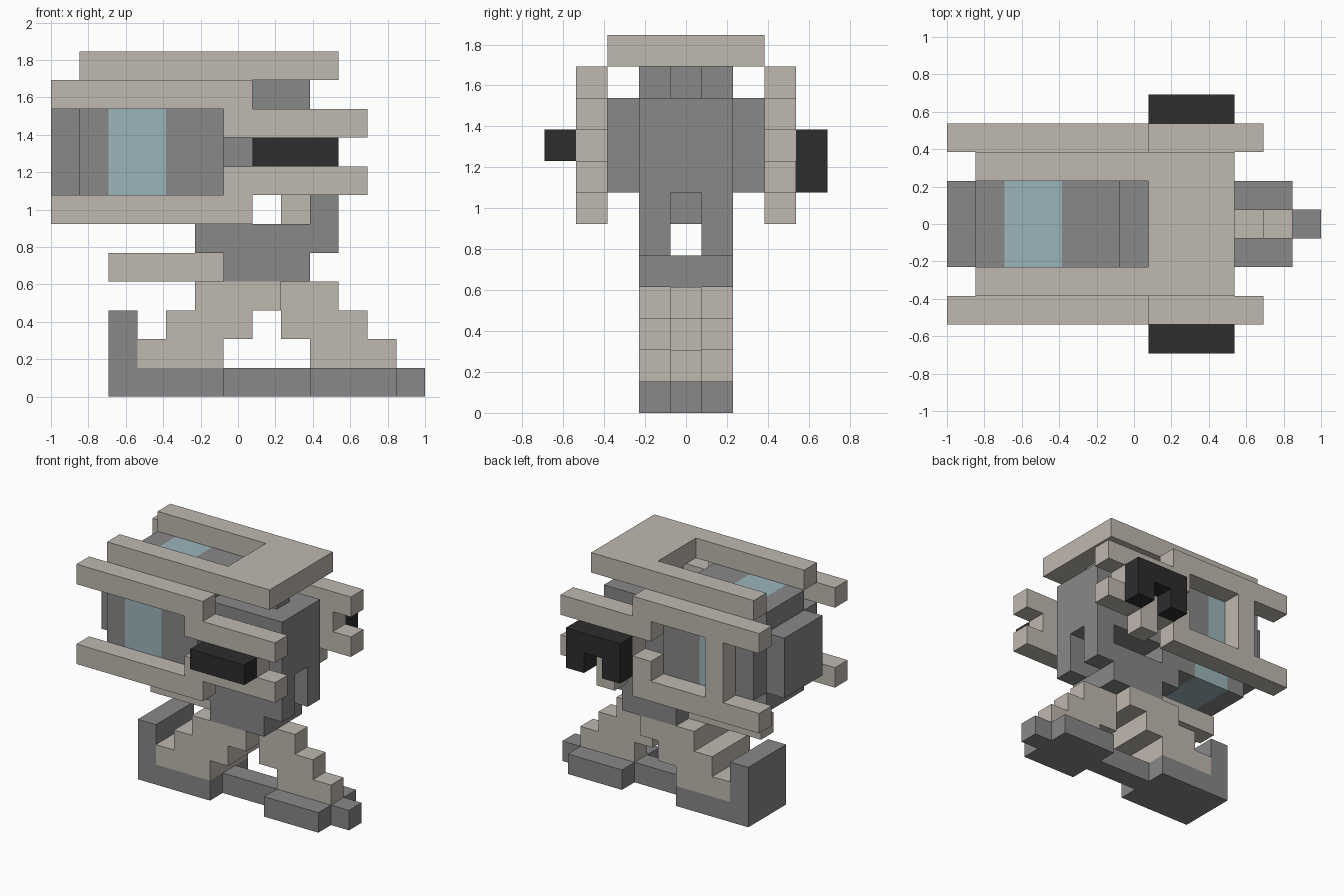
import bpy, bmesh
from mathutils import Vector

cube = bpy.data.objects.get("Cube")
if cube:
    bpy.data.objects.remove(cube, do_unlink=True)

UNIT = 2 / 13                       # edge length of one block
ORIGIN = Vector((-6.5, -4.5, 0))    # block grid offset that centres the model


def material(name, r, g, b):
    mat = bpy.data.materials.new(name)
    mat.use_nodes = True
    colour = (r, g, b, 1)
    mat.diffuse_color = colour
    for node in mat.node_tree.nodes:
        if node.type == 'BSDF_PRINCIPLED':
            node.inputs["Base Color"].default_value = colour
            node.inputs["Roughness"].default_value = 0.8
    return mat


beige = material("warm_beige", 0.52, 0.48, 0.43)
grey = material("mid_grey", 0.246, 0.246, 0.246)
glass = material("pale_blue_glass", 0.33, 0.46, 0.50)
black = material("near_black", 0.026, 0.026, 0.026)

# Widths along y, in blocks
MID, CORE, WIDE = (4, 5), (3, 6), (2, 7)
RIGHT_OF_MID, LEFT_OF_MID = (3, 4), (5, 6)


def part(name, mat, *boxes):
    """Merge block ranges (x, y, z) into one outer shell."""
    cells = {(x, y, z) for bx, by, bz in boxes
             for x in range(*bx) for y in range(*by) for z in range(*bz)}
    bm = bmesh.new()
    verts = {}

    def vert(p):
        key = tuple(round(c) for c in p)
        if key not in verts:
            verts[key] = bm.verts.new((Vector(key) + ORIGIN) * UNIT)
        return verts[key]

    for cell in cells:
        for axis in range(3):
            for side in (0, 1):
                near = list(cell)
                near[axis] += 1 if side else -1
                if tuple(near) in cells:
                    continue
                u, v, start = Vector(), Vector(), Vector(cell)
                u[(axis + 1) % 3] = v[(axis + 2) % 3] = 1
                start[axis] += side
                ring = [start, start + u, start + u + v, start + v]
                bm.faces.new([vert(p) for p in (ring if side else ring[::-1])])
    bmesh.ops.dissolve_limit(bm, angle_limit=0.01, verts=bm.verts[:], edges=bm.edges[:])
    mesh = bpy.data.meshes.new(name)
    bm.to_mesh(mesh)
    bm.free()
    mesh.materials.append(mat)
    obj = bpy.data.objects.new(name, mesh)
    bpy.context.collection.objects.link(obj)
    return obj


# Feet: rear foot with upright heel, narrow link, front foot and toe
part("rear_foot", grey, ((2, 6), CORE, (0, 1)), ((2, 3), CORE, (1, 3)))
part("foot_link", grey, ((6, 9), MID, (0, 1)))
part("front_foot", grey, ((9, 12), CORE, (0, 1)), ((12, 13), MID, (0, 1)))

# Stepped legs
part("rear_leg", beige, ((3, 6), CORE, (1, 2)), ((4, 7), CORE, (2, 3)),
     ((5, 8), CORE, (3, 4)))
part("front_leg", beige, ((9, 12), MID, (1, 2)), ((8, 11), MID, (2, 3)),
     ((8, 10), MID, (3, 4)))

# Hips, tail plate and body with an open channel underneath
part("hips", grey, ((6, 9), CORE, (4, 5)))
part("tail_plate", beige, ((2, 6), MID, (4, 5)))
part("body", grey, ((6, 10), CORE, (7, 10)),
     *[((5, 10), y, (5, 6)) for y in (RIGHT_OF_MID, LEFT_OF_MID)],
     *[((9, 10), y, (6, 7)) for y in (RIGHT_OF_MID, LEFT_OF_MID)])
part("neck", grey, ((7, 9), MID, (10, 11)))

# Tank: plus-shaped section with a glass band right round it
for name, mat, span in (("tank_back", grey, (1, 2)),
                        ("tank_window", glass, (2, 4)),
                        ("tank_front", grey, (4, 6))):
    part(name, mat, (span, WIDE, (7, 10)), (span, CORE, (6, 11)))
part("tank_cap", grey, ((0, 1), CORE, (7, 10)))

# Side frames: long rails behind, forked arm in front
for side, y in (("right", (1, 2)), ("left", (7, 8))):
    part(side + "_frame", beige,
         ((0, 7), y, (10, 11)), ((6, 11), y, (9, 10)),
         ((7, 10), y, (8, 9)),
         ((6, 11), y, (7, 8)), ((0, 7), y, (6, 7)))
part("left_frame_post", beige, ((2, 3), (7, 8), (7, 10)))
part("left_frame_peg", beige, ((8, 9), (7, 8), (6, 7)))

# Dark grips on the arms
part("right_grip", black, ((7, 10), (0, 1), (8, 9)))
part("left_grip", black, ((7, 10), (8, 9), (8, 9)),
     *[((x, x + 1), (8, 9), (7, 8)) for x in (7, 9)])

# Roof slab with two rails running back
part("roof", beige, ((7, 10), WIDE, (11, 12)),
     *[((1, 7), y, (11, 12)) for y in ((2, 3), (6, 7))])
